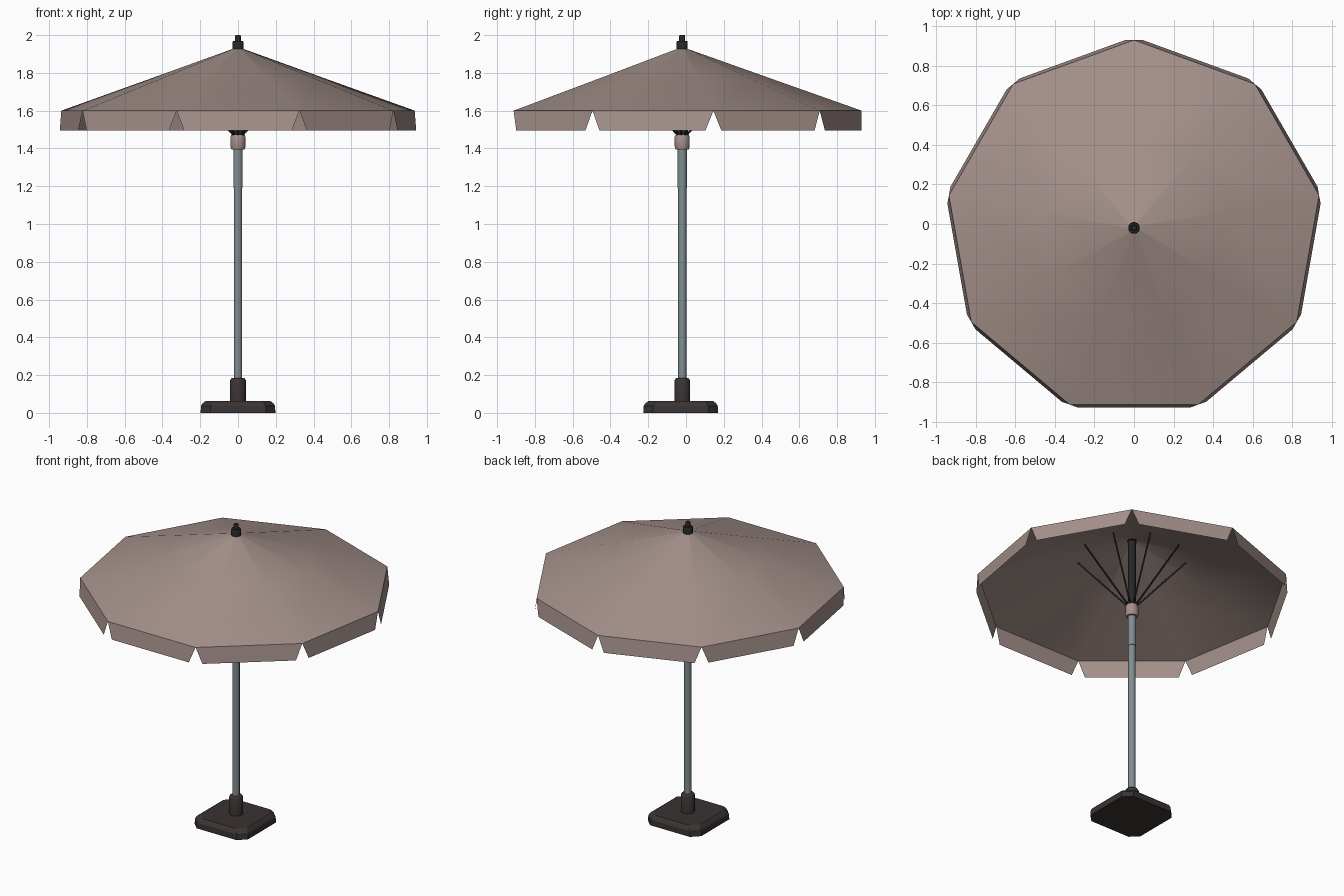
import bpy, bmesh, math
from mathutils import Vector

if "Cube" in bpy.data.objects:
    bpy.data.objects.remove(bpy.data.objects["Cube"])

CY = -0.02            # pole axis offset in y
N = 9                 # canopy panels
R = 0.95              # rim radius
APO = R * math.cos(math.pi / N)


def mat(name, col):
    m = bpy.data.materials.new(name)
    m.diffuse_color = (*col, 1)
    m.use_nodes = True
    m.node_tree.nodes["Principled BSDF"].inputs["Base Color"].default_value = m.diffuse_color
    return m


FABRIC = mat("dusty_brown_fabric", (0.37, 0.28, 0.255))
STEEL = mat("grey_blue_steel", (0.22, 0.27, 0.29))
DARK = mat("dark_brown_plastic", (0.042, 0.033, 0.032))
BLACK = mat("black_metal", (0.02, 0.02, 0.02))


def make(name, bm, material, smooth=None):
    bmesh.ops.recalc_face_normals(bm, faces=bm.faces)
    me = bpy.data.meshes.new(name)
    bm.to_mesh(me)
    bm.free()
    ob = bpy.data.objects.new(name, me)
    bpy.context.collection.objects.link(ob)
    me.materials.append(material)
    if smooth is not None:
        bpy.ops.object.select_all(action='DESELECT')
        ob.select_set(True)
        bpy.context.view_layer.objects.active = ob
        bpy.ops.object.shade_smooth_by_angle(angle=math.radians(smooth))
    return ob


def loft(bm, rings, caps=True):
    """Bridge successive rings of equal point count."""
    vr = [[bm.verts.new(p) for p in r] for r in rings]
    n = len(vr[0])
    for a, b in zip(vr, vr[1:]):
        for i in range(n):
            j = (i + 1) % n
            bm.faces.new((a[i], a[j], b[j], b[i]))
    if caps:
        bm.faces.new(vr[0][::-1])
        bm.faces.new(vr[-1])


def lathe(name, profile, sides, material, smooth=50):
    bm = bmesh.new()
    loft(bm, [[(r * math.cos(2 * math.pi * (i + .5) / sides),
                CY + r * math.sin(2 * math.pi * (i + .5) / sides), z)
               for i in range(sides)] for r, z in profile])
    return make(name, bm, material, smooth)


# Canopy: nine-sided open cone, first corner at the back
bm = bmesh.new()
loft(bm, [[(r * math.cos(math.pi / 2 + 2 * math.pi * i / N),
            CY + r * math.sin(math.pi / 2 + 2 * math.pi * i / N), z)
           for i in range(N)]
          for r, z in ((R, 1.6), (R / 2, 1.768), (0.02, 1.93))], caps=False)
make("canopy", bm, FABRIC, 60)

# Valance: one tapered, slightly flared flap per panel
bm = bmesh.new()
half = R * math.sin(math.pi / N)
for k in range(N):
    a = -math.pi / 2 + 2 * math.pi * k / N
    out = Vector((math.cos(a), math.sin(a), 0))
    side = Vector((-math.sin(a), math.cos(a), 0))
    pts = [(APO, -half, 1.6), (APO + .015, -.285, 1.495),
           (APO + .015, .285, 1.495), (APO, half, 1.6)]
    bm.faces.new([bm.verts.new(out * d + side * s + Vector((0, CY, z)))
                  for d, s, z in pts])
valance = make("valance", bm, FABRIC)
for p in valance.data.polygons:      # keep every flap facing outwards
    if p.normal.dot(p.center - Vector((0, CY, p.center.z))) < 0:
        p.flip()

# Struts from the collar to the middle of each panel
bm = bmesh.new()
for k in range(N):
    a = -math.pi / 2 + 2 * math.pi * k / N
    c, s = math.cos(a), math.sin(a)
    p0 = Vector((.03 * c, CY + .03 * s, 1.475))
    p1 = Vector((.33 * c, CY + .33 * s, 1.805))
    u = Vector((-s, c, 0)) * .004
    v = (p1 - p0).normalized().cross(u)
    loft(bm, [[p + u + v, p - u + v, p - u - v, p + u - v] for p in (p0, p1)])
make("struts", bm, BLACK)

# Pole, collar and finial
lathe("lower_pole", [(.0225, .1), (.0225, 1.2)], 12, STEEL)
lathe("upper_pole", [(.025, 1.19), (.025, 1.42)], 12, STEEL)
lathe("inner_pole", [(.024, 1.42), (.024, 1.92)], 12, BLACK)
lathe("collar", [(.036, 1.395), (.041, 1.41), (.041, 1.462), (.036, 1.472)],
      12, FABRIC)
lathe("strut_hub", [(.03, 1.465), (.034, 1.49), (.026, 1.5)], 12, BLACK)
lathe("finial_cap", [(.03, 1.925), (.03, 1.965), (.026, 1.97)], 12, BLACK)
lathe("finial_tip", [(.016, 1.965), (.016, 1.995), (.013, 2.0)], 10, BLACK)

# Base: square block with cut corners and a bevelled top
def cut_square(h, cut, z, cy=-.028):
    q = h - cut
    return [(x, cy + y, z) for x, y in
            ((h, -q), (h, q), (q, h), (-q, h), (-h, q), (-h, -q), (-q, -h), (q, -h))]


bm = bmesh.new()
loft(bm, [cut_square(.198, .05, 0), cut_square(.196, .05, .036),
          cut_square(.188, .05, .05), cut_square(.172, .05, .062)])
make("base", bm, DARK, 25)

# Sleeve that holds the pole
lathe("base_sleeve", [(.043, .055), (.043, .172), (.036, .183), (.03, .186)],
      12, DARK, 35)
